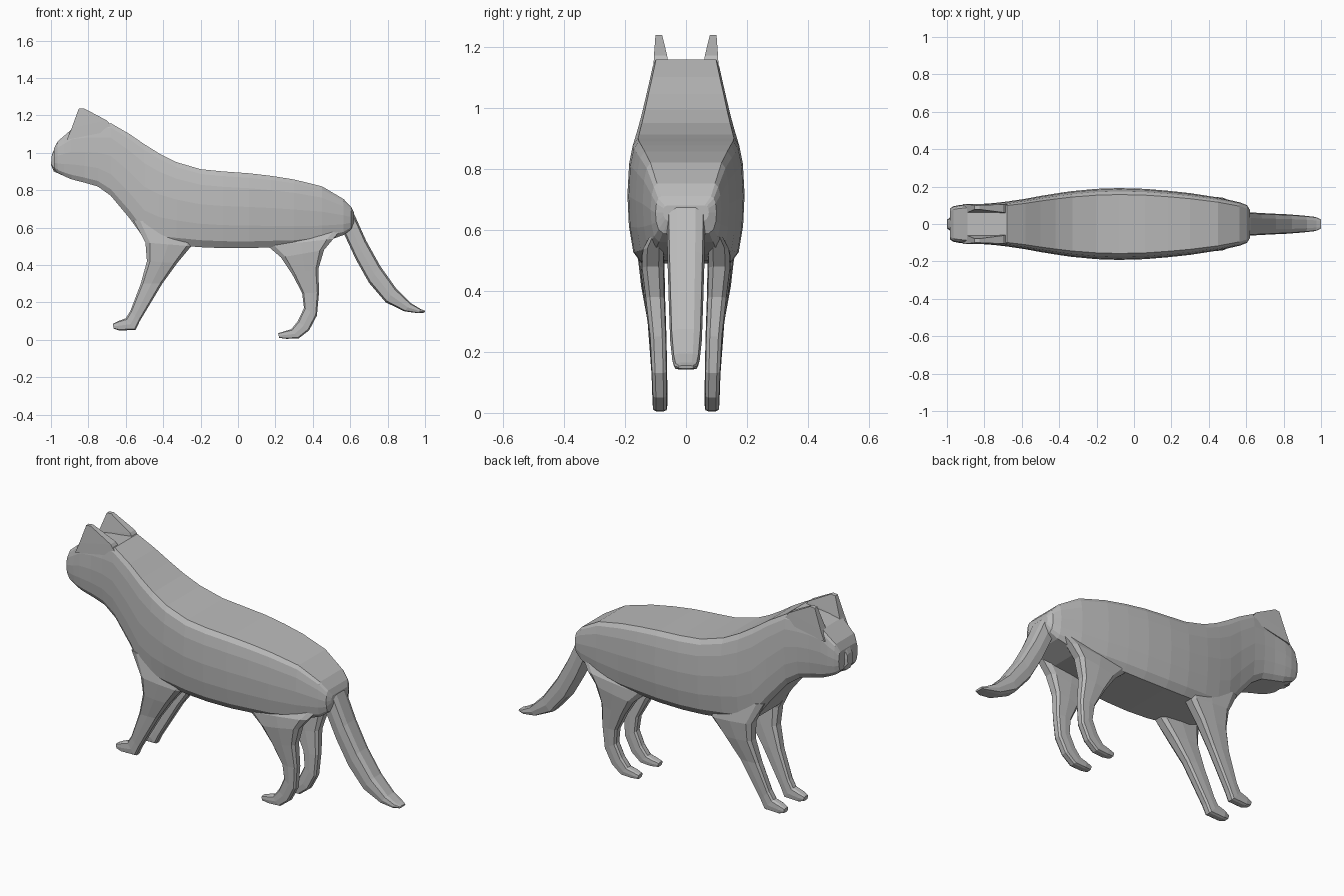
import bpy
import bmesh

fur = bpy.data.materials.new("grey_fur")
fur.diffuse_color = (0.5, 0.5, 0.5, 1)

# Cross-sections: (side -1..1, 0 at first edge .. 1 at second edge)
HALF = [(0.4, 1), (0.82, 1), (0.91, 0.94), (0.97, 0.8), (1, 0.55),
        (0.975, 0.3), (0.9, 0.09), (0.76, 0)]
BODY = HALF + [(-u, v) for u, v in reversed(HALF)]
LIMB = [(0.5, 1), (0.9, 0.9), (1, 0.5), (0.9, 0.1), (0.5, 0),
        (-0.5, 0), (-0.9, 0.1), (-1, 0.5), (-0.9, 0.9), (-0.5, 1)]
BOX = [(1, 1), (1, 0), (-1, 0), (-1, 1)]


def loft(name, stations, profile, mirror=False):
    """Skin stations (x1, z1, x2, z2, y_in, y_out) with capped ends."""
    bm = bmesh.new()
    rings = []
    for x1, z1, x2, z2, ya, yb in stations:
        mid, half = (ya + yb) / 2, (yb - ya) / 2
        rings.append([bm.verts.new((x1 + (x2 - x1) * v, mid + half * u,
                                    z1 + (z2 - z1) * v)) for u, v in profile])
    n = len(profile)
    for a, b in zip(rings, rings[1:]):
        for i in range(n):
            j = (i + 1) % n
            bm.faces.new((a[i], a[j], b[j], b[i]))
    bm.faces.new(rings[0])
    bm.faces.new(rings[-1])
    bmesh.ops.recalc_face_normals(bm, faces=bm.faces)
    mesh = bpy.data.meshes.new(name)
    bm.to_mesh(mesh)
    bm.free()
    mesh.materials.append(fur)
    ob = bpy.data.objects.new(name, mesh)
    bpy.context.collection.objects.link(ob)
    if mirror:
        m = ob.modifiers.new("mirror", 'MIRROR')
        m.use_axis = (False, True, False)
    return ob


# Head, neck and torso: x, bottom z, top z, half width
torso = [(-0.985, 0.915, 1.02, 0.082), (-0.965, 0.893, 1.06, 0.095),
         (-0.93, 0.875, 1.09, 0.102), (-0.89, 0.858, 1.125, 0.105),
         (-0.82, 0.84, 1.14, 0.107), (-0.75, 0.82, 1.148, 0.112),
         (-0.68, 0.77, 1.158, 0.12), (-0.58, 0.65, 1.10, 0.135),
         (-0.50, 0.54, 1.045, 0.15), (-0.42, 0.51, 0.995, 0.163),
         (-0.33, 0.505, 0.95, 0.176), (-0.20, 0.495, 0.912, 0.188),
         (-0.08, 0.49, 0.90, 0.192), (0.06, 0.49, 0.89, 0.188),
         (0.18, 0.495, 0.876, 0.178), (0.30, 0.50, 0.857, 0.165),
         (0.45, 0.52, 0.82, 0.142), (0.565, 0.56, 0.752, 0.116),
         (0.605, 0.59, 0.71, 0.1), (0.62, 0.63, 0.68, 0.075)]
loft("body", [(x, b, x, t, -w, w) for x, b, t, w in torso], BODY)

# Nose bridge and muzzle
loft("muzzle", [(-0.94, 0.88, -0.93, 1.08, -0.05, 0.05),
                (-0.985, 0.90, -0.965, 1.06, -0.04, 0.04),
                (-1.0, 0.935, -0.995, 0.99, -0.025, 0.025)], LIMB)

# Ears
loft("ears", [(-0.915, 1.07, -0.66, 1.12, 0.055, 0.107),
              (-0.89, 1.13, -0.70, 1.172, 0.062, 0.105),
              (-0.852, 1.235, -0.825, 1.238, 0.078, 0.1)], BOX, True)

# Front legs, toes to shoulder
loft("front_legs", [(-0.67, 0.085, -0.665, 0.06, 0.068, 0.105),
                    (-0.64, 0.10, -0.635, 0.05, 0.061, 0.11),
                    (-0.60, 0.115, -0.548, 0.052, 0.061, 0.111),
                    (-0.575, 0.155, -0.525, 0.10, 0.062, 0.113),
                    (-0.52, 0.30, -0.405, 0.30, 0.066, 0.126),
                    (-0.487, 0.42, -0.325, 0.41, 0.07, 0.147),
                    (-0.495, 0.52, -0.25, 0.50, 0.075, 0.158),
                    (-0.56, 0.64, -0.20, 0.60, 0.08, 0.14)], LIMB, True)

# Hind legs, toes to hip
loft("hind_legs", [(0.215, 0.035, 0.22, 0.01, 0.068, 0.105),
                   (0.25, 0.046, 0.26, 0.005, 0.061, 0.109),
                   (0.285, 0.056, 0.325, 0.008, 0.061, 0.11),
                   (0.32, 0.10, 0.38, 0.05, 0.061, 0.111),
                   (0.353, 0.17, 0.422, 0.13, 0.062, 0.114),
                   (0.343, 0.25, 0.433, 0.25, 0.064, 0.12),
                   (0.29, 0.35, 0.43, 0.38, 0.068, 0.135),
                   (0.23, 0.44, 0.46, 0.48, 0.07, 0.148),
                   (0.16, 0.50, 0.51, 0.54, 0.07, 0.145),
                   (0.20, 0.60, 0.56, 0.60, 0.07, 0.11)], LIMB, True)

# Tail, root to tip
tail = [(0.53, 0.60, 0.60, 0.70, 0.06), (0.57, 0.56, 0.622, 0.67, 0.063),
        (0.63, 0.43, 0.685, 0.53, 0.06), (0.70, 0.305, 0.76, 0.395, 0.056),
        (0.79, 0.20, 0.845, 0.275, 0.052), (0.89, 0.152, 0.925, 0.195, 0.045),
        (0.965, 0.142, 0.975, 0.165, 0.038), (0.998, 0.145, 1.0, 0.155, 0.025)]
loft("tail", [(a, b, c, d, -w, w) for a, b, c, d, w in tail], LIMB)
